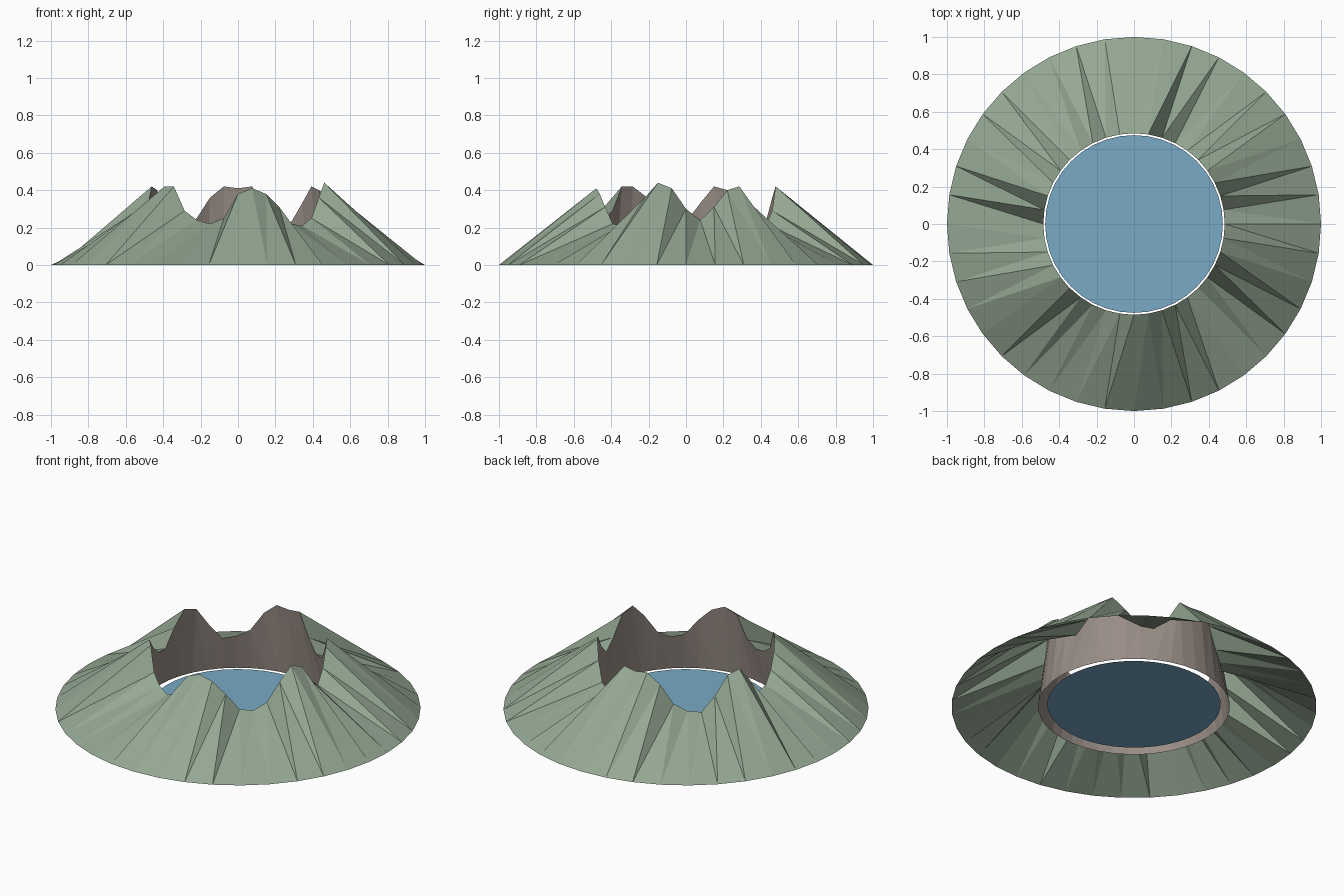
import bpy
import bmesh
from math import cos, sin, tau

cube = bpy.data.objects.get("Cube")
if cube:
    bpy.data.objects.remove(cube, do_unlink=True)

SIDES = 40
FOOT_RADIUS, RIM_RADIUS, WALL_RADIUS, LAKE_RADIUS = 1.0, 0.485, 0.525, 0.475

# Rim height at each step around the crater, counterclockwise from +x
RIM = [.30, .24, .31, .40, .42, .33, .23, .22, .29, .42,
       .41, .42, .36, .25, .21, .20, .29, .40, .42, .33,
       .23, .24, .30, .37, .42, .42, .29, .24, .22, .25,
       .38, .41, .38, .31, .22, .21, .25, .36, .44, .41]


def material(name, colour):
    mat = bpy.data.materials.new(name)
    mat.use_nodes = True
    mat.diffuse_color = (*colour, 1)
    mat.node_tree.nodes["Principled BSDF"].inputs["Base Color"].default_value = (*colour, 1)
    return mat


def ring(bm, radius, heights):
    return [bm.verts.new((radius * cos(tau * i / SIDES), radius * sin(tau * i / SIDES), z))
            for i, z in enumerate(heights)]


def finish(bm, name, mat):
    mesh = bpy.data.meshes.new(name)
    bm.to_mesh(mesh)
    bm.free()
    mesh.materials.append(mat)
    obj = bpy.data.objects.new(name, mesh)
    bpy.context.collection.objects.link(obj)
    return obj


def band(name, low_radius, mat, inward):
    """Triangulated band from a flat foot ring up to the jagged rim."""
    bm = bmesh.new()
    low = ring(bm, low_radius, [0] * SIDES)
    high = ring(bm, RIM_RADIUS, RIM)
    for i in range(SIDES):
        j = (i + 1) % SIDES
        for tri in ((low[i], low[j], high[j]), (low[i], high[j], high[i])):
            bm.faces.new(tri[::-1] if inward else tri)
    return finish(bm, name, mat)


grass = material("moss green", (0.30, 0.39, 0.29))
rock = material("grey brown rock", (0.32, 0.27, 0.24))
water = material("lake blue", (0.19, 0.40, 0.56))

# Outer slopes and inner crater wall share the same rim
band("outer_slopes", FOOT_RADIUS, grass, False)
band("crater_wall", WALL_RADIUS, rock, True)

# Flat lake inside the crater
bm = bmesh.new()
bm.faces.new(ring(bm, LAKE_RADIUS, [0.015] * SIDES))
finish(bm, "lake", water)
